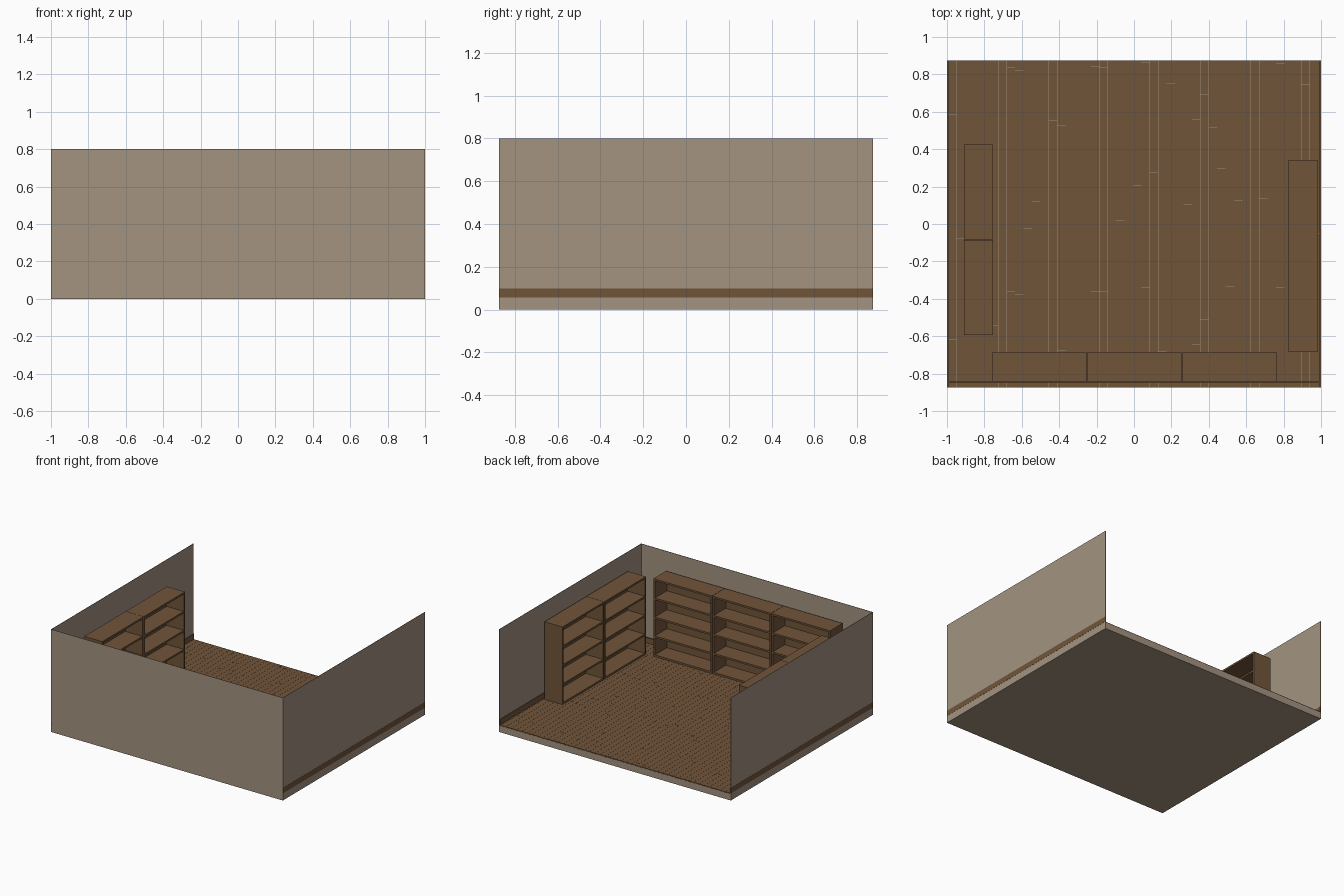
import bpy, bmesh, random
from mathutils import Matrix, Vector

random.seed(4)
if "Cube" in bpy.data.objects:
    bpy.data.objects.remove(bpy.data.objects["Cube"], do_unlink=True)


def material(name, rgb):
    mat = bpy.data.materials.new(name)
    mat.use_nodes = True
    colour = (*rgb, 1)
    mat.diffuse_color = colour
    mat.node_tree.nodes["Principled BSDF"].inputs["Base Color"].default_value = colour
    return mat


plaster = material("beige_plaster", (0.366, 0.292, 0.216))
wood = material("brown_wood", (0.165, 0.091, 0.042))


def add_box(bm, low, high):
    low, high = Vector(low), Vector(high)
    place = Matrix.Translation((low + high) / 2) @ Matrix.Diagonal((*(high - low), 1))
    bmesh.ops.create_cube(bm, size=1, matrix=place)


def make_object(name, boxes, mat):
    bm = bmesh.new()
    for low, high in boxes:
        add_box(bm, low, high)
    mesh = bpy.data.meshes.new(name)
    bm.to_mesh(mesh)
    bm.free()
    mesh.materials.append(mat)
    obj = bpy.data.objects.new(name, mesh)
    bpy.context.collection.objects.link(obj)
    return obj


HALF_X, HALF_Y, WALL_TOP = 0.999, 0.875, 0.8
SLAB_TOP, FLOOR = 0.05, 0.056
WALL = 0.003

# Floor slab and the three thin walls; the back stays open
make_object("floor_slab", [((-HALF_X, -HALF_Y, 0), (HALF_X, HALF_Y, SLAB_TOP))], plaster)
make_object("front_wall", [((-HALF_X, -HALF_Y, 0), (HALF_X, -HALF_Y + WALL, WALL_TOP))], plaster)
for name, side in (("left_wall", 1), ("right_wall", -1)):
    xs = sorted((side * HALF_X, side * (HALF_X - WALL)))
    make_object(name, [((xs[0], -HALF_Y, 0), (xs[1], HALF_Y, WALL_TOP))], plaster)

# Floor planks with narrow gaps and staggered ends
PLANK, GAP = 0.045, 0.001
planks = []
x = -0.995
while x < 0.99:
    right = min(x + PLANK, 0.995)
    y = -HALF_Y + WALL
    end = y + random.uniform(0.15, 0.6)
    while y < HALF_Y:
        end = min(end, HALF_Y)
        planks.append(((x, y, SLAB_TOP), (right - GAP, end - GAP, FLOOR)))
        y, end = end, end + 0.6
    x += PLANK
make_object("floor_planks", planks, wood)

# Skirting boards, showing slightly outside the side walls
BOARD_TOP = 0.098
for name, side in (("left_skirting", 1), ("right_skirting", -1)):
    xs = sorted((side, side * 0.992))
    make_object(name, [((xs[0], -HALF_Y, FLOOR), (xs[1], HALF_Y, BOARD_TOP))], wood)
make_object("front_skirting", [((-HALF_X, -0.85, FLOOR), (HALF_X, -0.843, BOARD_TOP))], wood)

# One bookcase unit, open towards +y, its back on y = 0
DEPTH, HEIGHT, PANEL, ROWS = 0.155, 0.605, 0.014, 4


def bookcase_boxes(start, width):
    end = start + width
    boxes = [((start, 0, 0), (start + PANEL, DEPTH, HEIGHT)),
             ((end - PANEL, 0, 0), (end, DEPTH, HEIGHT)),
             ((start + PANEL, 0, 0), (end - PANEL, 0.008, HEIGHT))]
    for row in range(ROWS + 1):
        z = row * (HEIGHT - PANEL) / ROWS
        boxes.append(((start + PANEL, 0.008, z), (end - PANEL, DEPTH, z + PANEL)))
    return boxes


def bookcase_row(name, units, length, location, turn):
    step = length / units
    for i in range(units):
        boxes = bookcase_boxes(-length / 2 + i * step, step - 0.002)
        obj = make_object(f"{name}_{i + 1}", boxes, wood)
        obj.location = (*location, FLOOR)
        obj.rotation_euler.z = turn


# Bookcase rows along the three walls, facing into the room
QUARTER = 1.5707963
bookcase_row("front_bookcase", 3, 1.525, (0.003, -0.843), 0)
bookcase_row("left_bookcase", 2, 1.03, (0.98, -0.17), QUARTER)
bookcase_row("right_bookcase", 2, 1.02, (-0.91, -0.085), -QUARTER)
